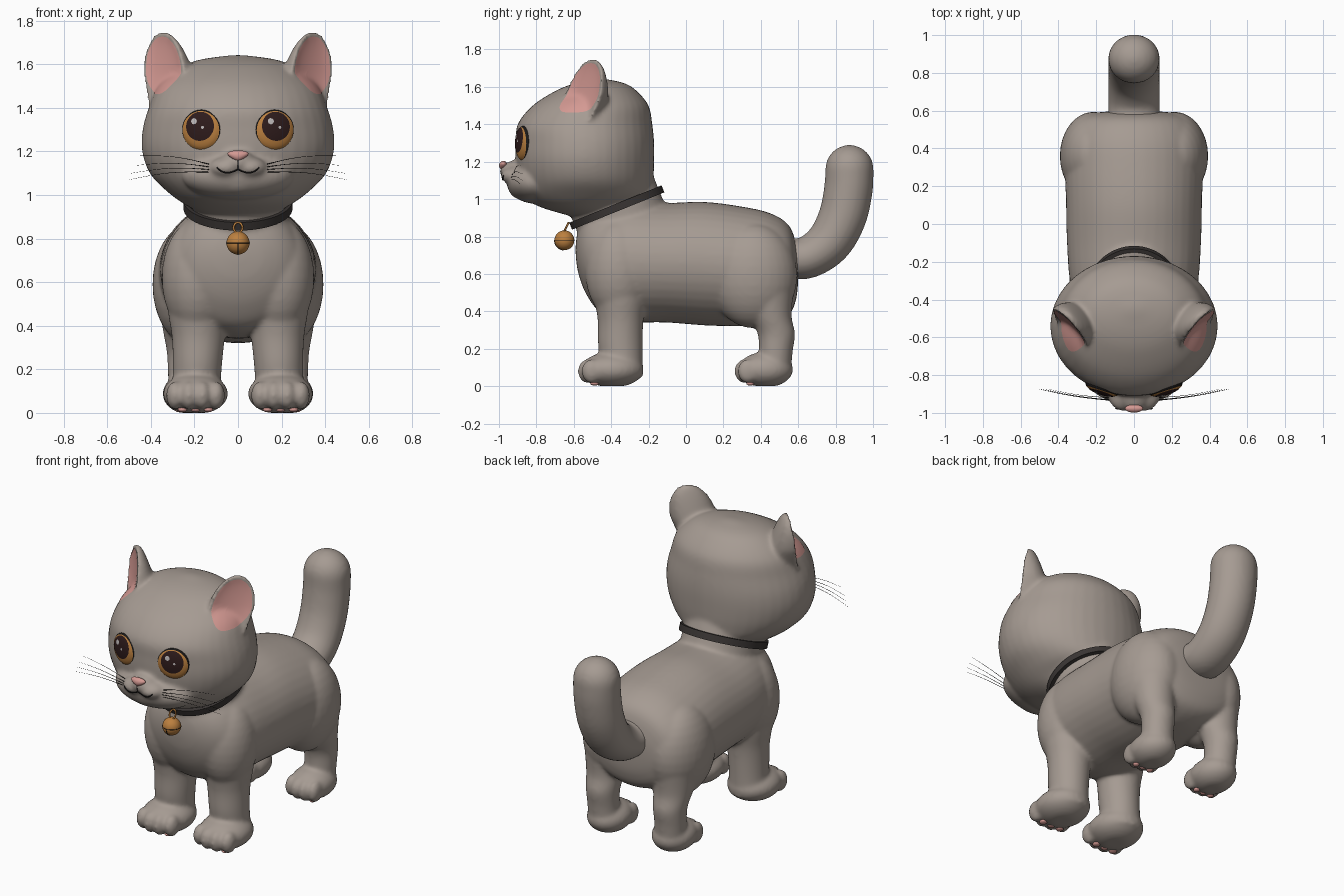
import bpy, bmesh, math
from mathutils import Vector, Matrix
from mathutils.bvhtree import BVHTree

if "Cube" in bpy.data.objects:
    bpy.data.objects.remove(bpy.data.objects["Cube"])


def material(name, *rgb):
    m = bpy.data.materials.new(name)
    m.use_nodes = True
    m.diffuse_color = (*rgb, 1)
    bsdf = m.node_tree.nodes["Principled BSDF"]
    bsdf.inputs["Base Color"].default_value = (*rgb, 1)
    bsdf.inputs["Roughness"].default_value = 0.7
    return m


FUR = material("grey fur", .38, .328, .29)
PINK = material("pink skin", .66, .32, .29)
AMBER = material("amber", .50, .215, .05)
PUPIL = material("dark brown", .027, .011, .011)
BLACK = material("black", .01, .009, .009)
COLLAR = material("charcoal leather", .042, .036, .034)
GLINT = material("pale glint", .5, .47, .47)


def smooth_rows(rows, k=6):
    """Catmull-Rom interpolation of section tables."""
    out, n = [], len(rows)
    for i in range(n - 1):
        p = [rows[max(0, min(n - 1, i + j))] for j in (-1, 0, 1, 2)]
        for t in (s / k for s in range(k)):
            out.append(tuple(.5 * (2*b + (c-a)*t + (2*a - 5*b + 4*c - d)*t*t + (3*b - a - 3*c + d)*t**3)
                             for a, b, c, d in zip(*p)))
    return out + [tuple(rows[-1])]


def ellipse(c, a, b, n=40):
    c, a, b = Vector(c), Vector(a), Vector(b)
    angles = [math.tau * i / n for i in range(n)]
    return [c + a * math.cos(t) + b * math.sin(t) for t in angles]


def loft(bm, rings, caps=True):
    vs = [[bm.verts.new(p) for p in r] for r in rings]
    n = len(vs[0])
    for r0, r1 in zip(vs, vs[1:]):
        for i in range(n):
            bm.faces.new((r0[i], r0[(i+1) % n], r1[(i+1) % n], r1[i]))
    if caps:
        bm.faces.new(vs[0][::-1])
        bm.faces.new(vs[-1])


def ball(bm, c, r, rot=Matrix()):
    m = Matrix.Translation(c) @ rot @ Matrix.Diagonal((*r, 1))
    return bmesh.ops.create_uvsphere(bm, u_segments=32, v_segments=16, radius=1, matrix=m)["verts"]


def finish(name, bm, mat):
    bmesh.ops.recalc_face_normals(bm, faces=bm.faces)
    me = bpy.data.meshes.new(name)
    bm.to_mesh(me)
    bm.free()
    me.materials.append(mat)
    me.shade_smooth()
    ob = bpy.data.objects.new(name, me)
    bpy.context.collection.objects.link(ob)
    return ob


def patch(name, point, facing, mat):
    """Thin disc of concentric rings laid on a surface by point(radius, angle)."""
    bm = bmesh.new()
    loft(bm, [[point(k / 12, math.tau * i / 48) for i in range(48)] for k in range(1, 13)], caps=False)
    bm.verts.ensure_lookup_table()
    bm.faces.new(bm.verts[:48])
    ob = finish(name, bm, mat)
    if ob.data.polygons[0].normal.dot(facing) < 0:
        ob.data.flip_normals()


def fuse(ob, voxel, rounds):
    """Merge overlapping volumes into one soft skin."""
    rm = ob.modifiers.new("fuse", 'REMESH')
    rm.mode, rm.voxel_size = 'VOXEL', voxel
    sm = ob.modifiers.new("soften", 'SMOOTH')
    sm.factor, sm.iterations = .5, rounds
    dg = bpy.context.evaluated_depsgraph_get()
    me = bpy.data.meshes.new_from_object(ob.evaluated_get(dg))
    ob.modifiers.clear()
    ob.data = me
    me.materials.clear()
    me.materials.append(FUR)
    me.shade_smooth()


def strand(name, pts, r, mat, tip=1):
    cu = bpy.data.curves.new(name, 'CURVE')
    cu.dimensions, cu.bevel_depth, cu.bevel_resolution = '3D', r, 2
    cu.use_fill_caps = True
    sp = cu.splines.new('POLY')
    sp.points.add(len(pts) - 1)
    for i, p in enumerate(pts):
        sp.points[i].co = (*p, 1)
        sp.points[i].radius = 1 + (tip - 1) * i / (len(pts) - 1)
    cu.materials.append(mat)
    bpy.context.collection.objects.link(bpy.data.objects.new(name, cu))


# Torso, sections along y: y, centre z, half height, half width
bm = bmesh.new()
torso = [(-.59, .73, .03, .03), (-.575, .72, .12, .13), (-.53, .70, .215, .23), (-.45, .675, .285, .30),
         (-.3, .665, .32, .34), (-.1, .66, .32, .355), (.1, .655, .33, .36), (.3, .64, .32, .365),
         (.45, .63, .295, .355), (.55, .62, .24, .3), (.59, .61, .14, .19), (.6, .61, .03, .03)]
loft(bm, [ellipse((0, y, z), (w, 0, 0), (0, 0, h)) for y, z, h, w in smooth_rows(torso)])

# Neck, tilted like the collar
AXIS = Vector((0, -.375, .927))
ACROSS = Vector((0, .927, .375))
NECK = Vector((0, -.37, .955))
loft(bm, [ellipse(NECK + AXIS * t, (.228, 0, 0), ACROSS * .245) for t in (-.25, -.1, 0, .15)])

# Head, sections along z: z, centre y, half depth, half width
head = [(.91, -.47, .15, .16), (.96, -.535, .25, .25), (1.02, -.53, .34, .33), (1.1, -.535, .36, .405),
        (1.2, -.54, .37, .44), (1.3, -.54, .37, .438), (1.4, -.54, .36, .41), (1.5, -.51, .31, .365),
        (1.58, -.48, .215, .275), (1.62, -.46, .13, .18), (1.642, -.45, .02, .03)]
loft(bm, [ellipse((0, y, z), (w, 0, 0), (0, d, 0)) for z, y, d, w in smooth_rows(head)])

# Muzzle, nose bridge and chin
ball(bm, (0, -.80, 1.09), (.26, .16, .115))
ball(bm, (0, -.89, 1.15), (.085, .105, .06))
ball(bm, (0, -.865, 1.06), (.12, .085, .065))


# Ears: a cupped front plane with a rounded back
def ear_frame(s, t):
    c = Vector((.345 * s, -.595, 1.42)).lerp(Vector((.355 * s, -.51, 1.75)), t)
    w = .14 * math.sqrt(max(0, 1 - t ** 3)) * min(1, .75 + .6 * t)
    return c, max(w, .02), Vector((.707 * s, .707, 0)), Vector((.707 * s, -.707, 0))


def ear_ring(s, t, n=40):
    c, w, a, b = ear_frame(s, t)
    back = min(.17 * (1 - t) ** .8 + .03, w * 1.6)
    ring = []
    for i in range(n):
        co, si = math.cos(math.tau * i / n), math.sin(math.tau * i / n)
        depth = back * si ** .7 if si > 0 else -.22 * w * si
        ring.append(c + a * w * co - b * depth)
    return ring


FRONT_LEG = [(.05, .192, -.33, .11, .1), (.2, .187, -.35, .112, .118), (.35, .182, -.35, .122, .122),
             (.5, .185, -.35, .14, .142), (.75, .2, -.36, .13, .14)]
HIND_LEG = [(.05, .225, .475, .09, .085), (.18, .23, .48, .092, .09), (.28, .23, .483, .097, .1),
            (.38, .23, .45, .115, .115), (.55, .23, .41, .14, .17)]
PAWS = [(.195, -.395, .15, .17), (.222, .425, .125, .148)]  # x, y, half width, half length

for s in (1, -1):
    loft(bm, [ear_ring(s, i / 20) for i in range(21)])
    ball(bm, (.055 * s, -.91, 1.125), (.08, .08, .05))             # whisker pad
    ball(bm, (.215 * s, .36, .59), (.178, .235, .28))              # thigh
    ball(bm, (.185 * s, -.36, .62), (.165, .18, .27))              # shoulder
    for rows in (FRONT_LEG, HIND_LEG):
        loft(bm, [ellipse((x * s, y, z), (w, 0, 0), (0, d, 0)) for z, x, y, w, d in smooth_rows(rows)])
    for x, y, w, d in PAWS:
        ball(bm, (x * s, y, .088), (w, d, .095))
        for k in (-1.5, -.5, .5, 1.5):
            ball(bm, (x * s + k * w * .42, y - d * (.82 - .12 * abs(k)), .08), (w * .27, .055, .065))
for v in bm.verts:
    v.co.z = max(v.co.z, 0)
body = finish("cat_body", bm, FUR)
fuse(body, .0105, 13)

# Tail: y, z, radius along the path
bm = bmesh.new()
path = smooth_rows([(.52, .69, .106), (.64, .685, .112), (.76, .765, .122), (.835, .9, .128), (.868, 1.05, .13),
                    (.874, 1.16, .129)])
rings = []
for i, (y, z, r) in enumerate(path):
    p, q = path[max(0, i - 1)], path[min(len(path) - 1, i + 1)]
    d = Vector((0, q[0] - p[0], q[1] - p[1])).normalized()
    rings.append(ellipse((0, y, z), (.136, 0, 0), Vector((0, -d.z, d.y)) * r))
loft(bm, rings)
ball(bm, (0, .874, 1.16), (.136, .129, .13))
fuse(finish("tail", bm, FUR), .014, 6)

# Surface lookup for the details
tree = BVHTree.FromPolygons([v.co for v in body.data.vertices], [p.vertices[:] for p in body.data.polygons])


def project(start, direction, lift=0.):
    hit = tree.ray_cast(start, direction)[0]
    return (hit or start + direction * .2) - direction * lift


def on_face(x, z, lift=0.):
    return project(Vector((x, -1.1, z)), Vector((0, 1, 0)), lift)


def rounded(value):
    return math.copysign(abs(value) ** .6, value)


EYE_R, EYE_D = .093, .032
for s, side in ((1, "left"), (-1, "right")):
    # Pink ear lining, a thin skin over the cupped front
    def lining(r, angle):
        t = .53 + .4 * r * rounded(math.sin(angle))
        c, w, a, b = ear_frame(s, t)
        return project(c + a * w * .87 * r * rounded(math.cos(angle)) + b * .25, -b, .003)

    patch(side + "_ear_lining", lining, ear_frame(s, 0)[3], PINK)

    # Eyes: dark ball with domed layers on it
    n = Vector((.3 * s, -.95, .03)).normalized()
    u = Vector((0, 0, 1)).cross(n).normalized()
    v = n.cross(u)
    c = on_face(.17 * s, 1.30) - n * .01
    bm = bmesh.new()
    ball(bm, c, (EYE_R, EYE_R, EYE_D), Matrix((u, v, n)).transposed().to_4x4())
    finish(side + "_eyeball", bm, BLACK)
    layers = [("iris", 0, -.003, .0885, .001, AMBER), ("pupil", 0, .015, .067, .003, PUPIL),
              ("large_glint", -.027, .038, .014, .005, GLINT), ("small_glint", .015, .01, .007, .005, GLINT)]
    for part, cu, cv, size, lift, mat in layers:
        def dome(r, angle):
            x, y = cu + size * r * math.cos(angle), cv + size * r * math.sin(angle)
            h = EYE_D * math.sqrt(max(0, 1 - (x * x + y * y) / EYE_R ** 2)) + lift
            return c + u * x + v * y + n * h

        patch(side + "_" + part, dome, n, mat)

    # Whiskers
    for k, (x, z) in enumerate([(.5, 1.07), (.49, 1.1), (.475, 1.135), (.45, 1.18)]):
        root = on_face(.13 * s, 1.105 + .012 * k, -.005)
        end = Vector((x * s, -.875, z))
        pts = [root.lerp(end, t / 8) + Vector((0, -.008, .014)) * math.sin(math.pi * t / 8) for t in range(9)]
        strand(side + "_whisker", pts, .0017, BLACK, .3)

    # Paw pads
    bm = bmesh.new()
    for x, y, w, d in PAWS:
        ball(bm, (x * s, y + .02, .014), (w * .35, d * .25, .012))
        for k in (-1, 0, 1):
            ball(bm, (x * s + k * w * .4, y - d * .55, .015), (w * .14, d * .14, .012))
    finish(side + "_paw_pads", bm, PINK)

# Nose, narrowing downwards
bm = bmesh.new()
tip = on_face(0, 1.18)
for v in ball(bm, tip, (.043, .022, .025)):
    v.co.x *= 1 + .55 * (v.co.z - tip.z) / .025
finish("nose", bm, PINK)

# Mouth
half = smooth_rows([(.097, 1.126), (.075, 1.108), (.046, 1.102), (.018, 1.109), (0, 1.118)], 4)
lip = half + [(-x, z) for x, z in half[-2::-1]]
strand("mouth", [on_face(x, z, .001) for x, z in lip], .0038, BLACK)
strand("lip_line", [on_face(0, 1.118 + .01 * i, .001) for i in range(5)], .002, BLACK)

# Collar band
bm = bmesh.new()
rings = [ellipse(NECK + AXIS * h, (.226 + g, 0, 0), ACROSS * (.242 + g), 64)
         for h, g in ((-.02, 0), (-.02, .024), (.02, .024), (.02, 0), (-.02, 0))]
loft(bm, rings, caps=False)
bmesh.ops.remove_doubles(bm, verts=bm.verts, dist=.0001)
finish("collar", bm, COLLAR).data.set_sharp_from_angle(angle=.8)

# Bell, its seam and slot, and the hanging ring
BELL = Vector((0, -.65, .78))
bm = bmesh.new()
ball(bm, BELL, (.053, .053, .053))
finish("bell", bm, AMBER)
seam = ellipse(BELL, (.053, 0, 0), (0, .053, 0), 48)
strand("bell_seam", seam + seam[:1], .0018, BLACK)
slot = [BELL + Vector((0, -math.cos(a), -math.sin(a))) * .053 for a in (.1 * i for i in range(16))]
strand("bell_slot", slot, .0022, BLACK)
loop = ellipse((0, -.64, .85), (.02, 0, 0), (0, .012, .024), 24)
strand("bell_ring", loop + loop[:1], .005, AMBER)
